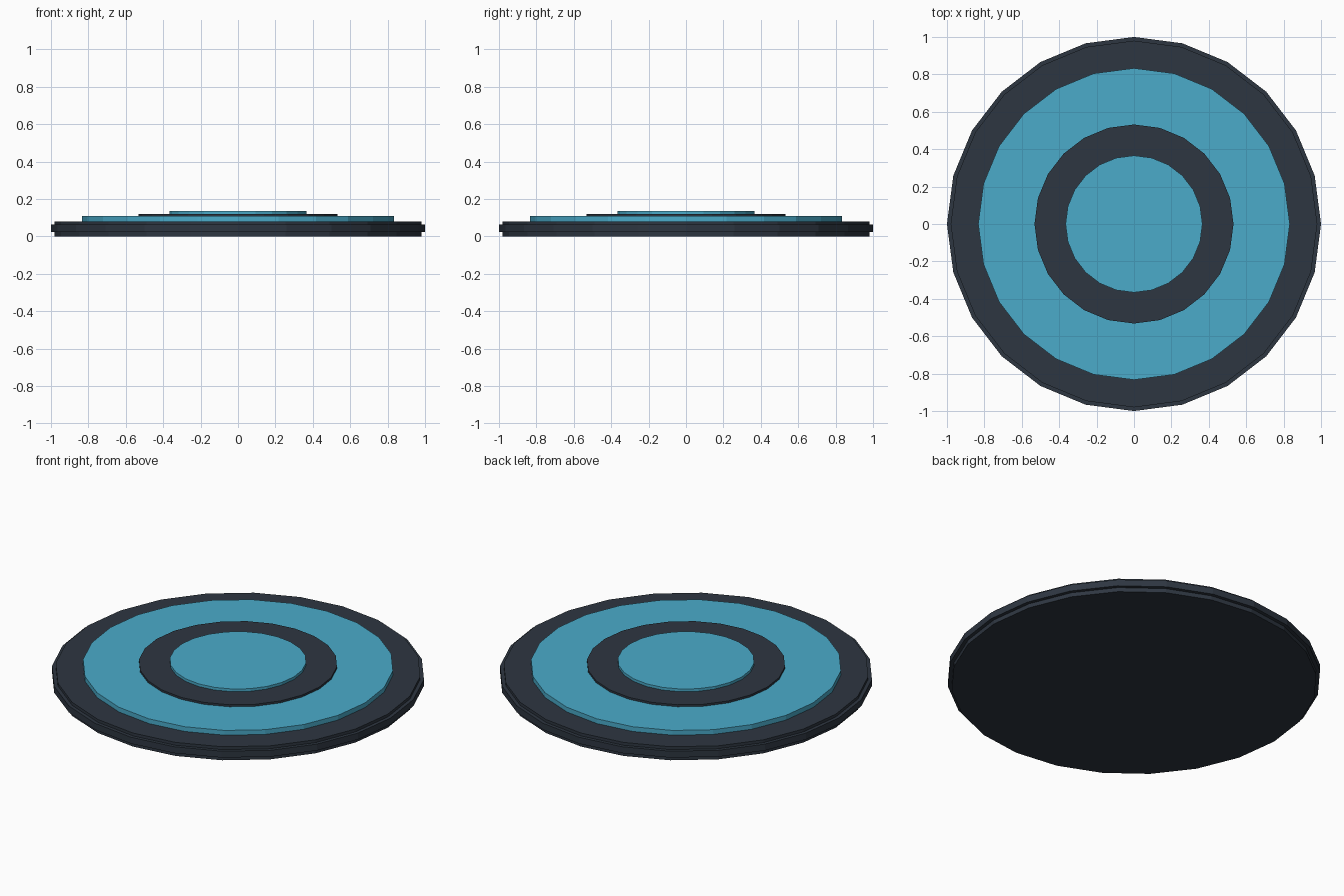
import bpy

if "Cube" in bpy.data.objects:
    bpy.data.objects.remove(bpy.data.objects["Cube"])

SIDES = 24


def material(name, rgb):
    m = bpy.data.materials.new(name)
    m.diffuse_color = (*rgb, 1.0)
    m.use_nodes = True
    m.node_tree.nodes["Principled BSDF"].inputs["Base Color"].default_value = m.diffuse_color
    return m


dark = material("dark slate", (0.027, 0.037, 0.053))
blue = material("sky blue", (0.069, 0.407, 0.591))


def lathe(name, profile, mat):
    """Flat-faced solid of revolution from (radius, z) points, capped at both ends."""
    import math
    verts = [(r * math.cos(math.tau * i / SIDES), r * math.sin(math.tau * i / SIDES), z)
             for r, z in profile for i in range(SIDES)]
    faces = [tuple(reversed(range(SIDES)))]
    for k in range(len(profile) - 1):
        a, b = k * SIDES, (k + 1) * SIDES
        for i in range(SIDES):
            j = (i + 1) % SIDES
            faces.append((a + i, a + j, b + j, b + i))
    top = (len(profile) - 1) * SIDES
    faces.append(tuple(range(top, top + SIDES)))
    mesh = bpy.data.meshes.new(name)
    mesh.from_pydata(verts, [], faces)
    mesh.materials.append(mat)
    obj = bpy.data.objects.new(name, mesh)
    bpy.context.collection.objects.link(obj)
    return obj


# Base plate with a raised band around its edge
lathe("base_plate", [(0.98, 0), (0.98, 0.025), (1.0, 0.025),
                     (1.0, 0.063), (0.98, 0.063), (0.98, 0.08)], dark)
# Stacked discs, each sitting on the one below
for name, radius, z0, z1, mat in (("outer_blue_disc", 0.833, 0.08, 0.108, blue),
                                  ("inner_dark_disc", 0.532, 0.108, 0.12, dark),
                                  ("centre_blue_disc", 0.366, 0.12, 0.136, blue)):
    lathe(name, [(radius, z0), (radius, z1)], mat)
